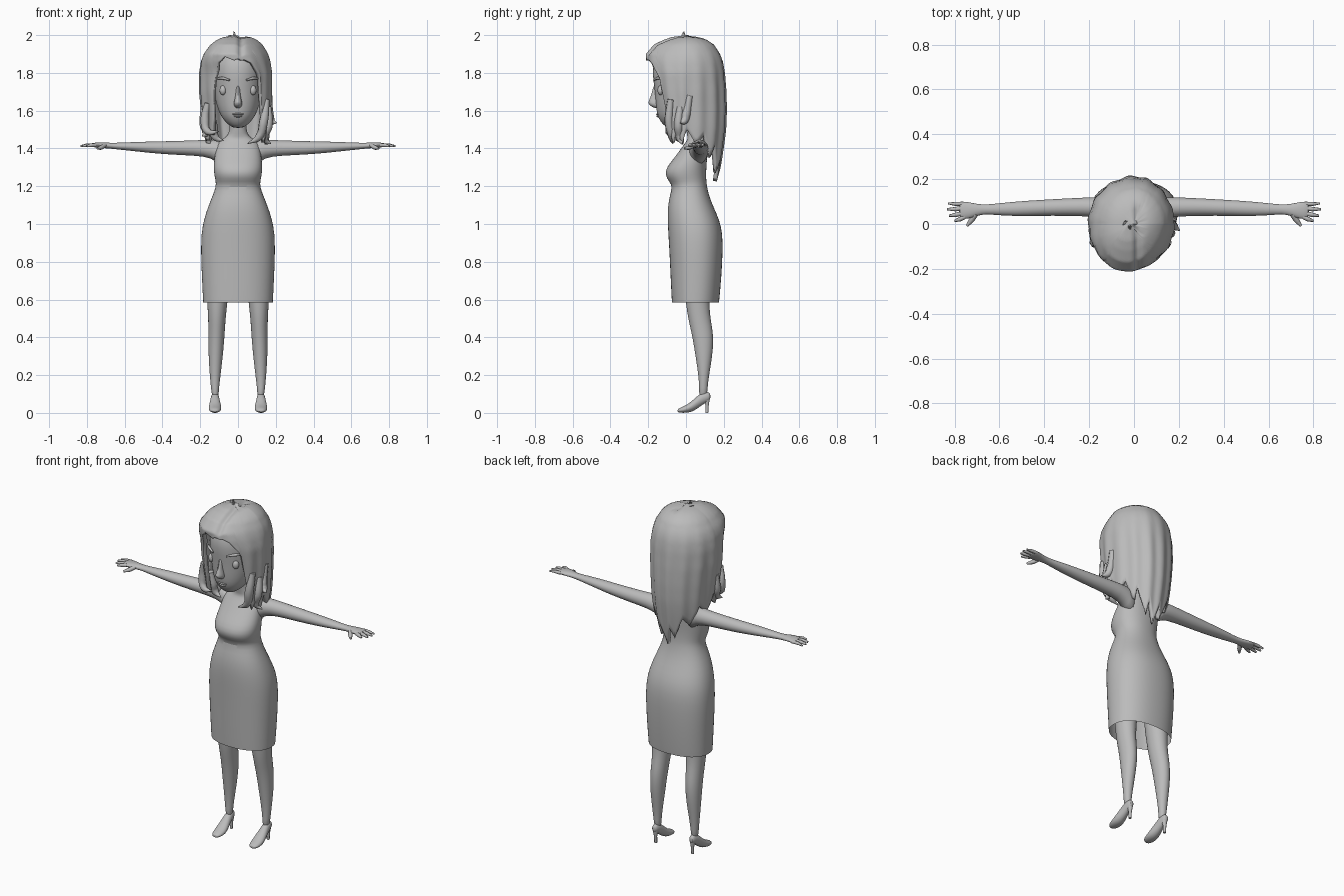
import bpy, bmesh, math
from mathutils import Vector

grey = bpy.data.materials.new("warm_grey")
grey.diffuse_color = (0.5, 0.5, 0.5, 1)


def finish(ob, mirror=False, sub=1, solid=0):
    """Material, modifiers and smooth shading shared by every part."""
    ob.data.materials.append(grey)
    if mirror:
        ob.modifiers.new("mirror", 'MIRROR')
    if solid:
        m = ob.modifiers.new("thickness", 'SOLIDIFY')
        m.thickness, m.offset = solid, -1
    if sub:
        m = ob.modifiers.new("smooth", 'SUBSURF')
        m.levels = m.render_levels = sub
    bpy.ops.object.select_all(action='DESELECT')
    ob.select_set(True)
    bpy.context.view_layer.objects.active = ob
    bpy.ops.object.shade_smooth_by_angle(angle=math.radians(50))
    return ob


def to_object(name, bm):
    bmesh.ops.recalc_face_normals(bm, faces=bm.faces)
    me = bpy.data.meshes.new(name)
    bm.to_mesh(me)
    bm.free()
    ob = bpy.data.objects.new(name, me)
    bpy.context.collection.objects.link(ob)
    return ob


def loft(name, rings, axis='z', n=20, power=2.0, caps=(True, True), **kw):
    """Skin of superellipse rings (t, a0, a1, b0, b1) along an axis."""
    order = {'z': (1, 2, 0), 'x': (0, 1, 2), 'y': (1, 0, 2)}[axis]
    bm = bmesh.new()
    loops = []
    for t, a0, a1, b0, b1 in rings:
        loop = []
        for i in range(n):
            w = 2 * math.pi * i / n
            c, s = math.cos(w), math.sin(w)
            a = (a0 + a1) / 2 + (a1 - a0) / 2 * math.copysign(abs(c) ** (2 / power), c)
            b = (b0 + b1) / 2 + (b1 - b0) / 2 * math.copysign(abs(s) ** (2 / power), s)
            co = (a, b, t) if axis == 'z' else (t, a, b) if axis == 'x' else (a, t, b)
            loop.append(bm.verts.new(co))
        loops.append(loop)
    for p, q in zip(loops, loops[1:]):
        for i in range(n):
            j = (i + 1) % n
            bm.faces.new((p[i], p[j], q[j], q[i]))
    for flag, loop in zip(caps, (loops[0], loops[-1])):
        if flag:
            bm.faces.new(loop)
    return finish(to_object(name, bm), **kw)


def ball(name, loc, size, turn=0, **kw):
    bm = bmesh.new()
    bmesh.ops.create_uvsphere(bm, u_segments=16, v_segments=10, radius=1)
    c, s = math.cos(turn), math.sin(turn)
    for v in bm.verts:
        x, y, z = (v.co[i] * size[i] for i in range(3))
        v.co = Vector(loc) + Vector((x * c - y * s, x * s + y * c, z))
    return finish(to_object(name, bm), sub=0, **kw)


def strand(name, pts, radii, **kw):
    """Tapered tube through a few points."""
    cu = bpy.data.curves.new(name, 'CURVE')
    cu.dimensions, cu.bevel_depth, cu.bevel_resolution = '3D', 1, 2
    cu.resolution_u, cu.use_fill_caps = 5, True
    sp = cu.splines.new('BEZIER')
    sp.bezier_points.add(len(pts) - 1)
    for p, co, r in zip(sp.bezier_points, pts, radii):
        p.co, p.radius = co, r
        p.handle_left_type = p.handle_right_type = 'AUTO'
    ob = bpy.data.objects.new(name, cu)
    bpy.context.collection.objects.link(ob)
    bpy.ops.object.select_all(action='DESELECT')
    ob.select_set(True)
    bpy.context.view_layer.objects.active = ob
    bpy.ops.object.convert(target='MESH')
    return finish(bpy.context.object, sub=0, **kw)


def lerp(table, t):
    """Linear lookup in rows sorted by their first value."""
    for p, q in zip(table, table[1:]):
        if t <= q[0]:
            k = max(0, (t - p[0]) / (q[0] - p[0]))
            return [a + (b - a) * k for a, b in zip(p[1:], q[1:])]
    return list(table[-1][1:])


# dress, shoulders and neck: height, half width, front, back
body = [(0.585, .185, -.075, .175), (0.60, .186, -.076, .177), (0.72, .192, -.082, .188),
        (0.85, .197, -.088, .195), (0.95, .195, -.094, .194), (1.02, .182, -.098, .178),
        (1.09, .160, -.097, .146), (1.15, .134, -.086, .122), (1.20, .117, -.072, .111),
        (1.225, .118, -.09, .108), (1.26, .126, -.112, .107), (1.30, .130, -.104, .108),
        (1.35, .125, -.062, .112), (1.40, .118, -.026, .116), (1.435, .108, .0, .112),
        (1.453, .075, .01, .105), (1.475, .047, .005, .094), (1.53, .043, -.003, .085),
        (1.60, .045, -.01, .08)]
loft("dress_and_neck", [(z, -w, w, f, b) for z, w, f, b in body], n=32,
     power=2.25, caps=(False, True))

# arms
loft("arm", [(.07, .0, .115, 1.29, 1.44), (.12, .018, .12, 1.335, 1.449), (.17, .032, .121, 1.358, 1.446),
             (.30, .036, .115, 1.364, 1.441), (.42, .036, .108, 1.371, 1.438), (.54, .034, .10, 1.384, 1.435),
             (.64, .042, .088, 1.395, 1.43), (.68, .043, .087, 1.399, 1.43), (.72, .028, .094, 1.402, 1.433),
             (.755, .02, .102, 1.405, 1.431), (.782, .026, .099, 1.409, 1.428)],
     axis='x', n=16, mirror=True)

# fingers
for name, base, tip, r in (("little_finger", (.76, .091), (.828, .092), .009),
                           ("ring_finger", (.76, .071), (.833, .066), .010),
                           ("middle_finger", (.76, .05), (.825, .037), .010),
                           ("index_finger", (.755, .032), (.80, .014), .010),
                           ("thumb", (.705, .045), (.745, -.008), .012)):
    z = 1.40 if name == "thumb" else 1.412
    mid = ((base[0] + tip[0]) / 2, (base[1] + tip[1]) / 2 - .002, z + .005)
    strand(name, [(*base, 1.417), mid, (*tip, z)], (r, r, r * .5), mirror=True)

# legs
loft("leg", [(.085, .102, .138, .068, .112), (.13, .101, .143, .07, .114), (.20, .092, .15, .066, .122),
             (.30, .08, .156, .05, .14), (.39, .072, .158, .036, .147), (.46, .068, .157, .02, .138),
             (.53, .062, .16, .005, .125), (.62, .052, .165, -.005, .125), (.80, .03, .175, -.02, .13)],
     mirror=True)

# high heeled shoes
loft("shoe", [(-.046, .108, .136, .004, .018), (-.03, .094, .15, .0, .029), (.0, .087, .156, .0, .04),
              (.03, .088, .155, .004, .062), (.06, .095, .149, .022, .09), (.09, .099, .144, .045, .112),
              (.118, .103, .14, .06, .112), (.13, .112, .132, .072, .1)], axis='y', n=16, mirror=True)
loft("shoe_heel", [(0, .113, .129, .102, .118), (.04, .112, .13, .103, .121), (.085, .103, .139, .09, .128)],
     n=10, sub=0, mirror=True)

# head and face
head = [(1.508, .022, -.095, -.03), (1.525, .052, -.122, .0), (1.56, .084, -.147, .04), (1.60, .104, -.157, .08),
        (1.66, .122, -.163, .13), (1.72, .130, -.167, .155), (1.80, .136, -.18, .165), (1.87, .13, -.17, .165),
        (1.93, .1, -.125, .13), (1.96, .05, -.06, .07)]
loft("head", [(z, -w, w, f, b) for z, w, f, b in head], n=32, power=2.1)
loft("nose", [(1.612, -.01, .01, -.165, -.13), (1.627, -.023, .023, -.193, -.13), (1.642, -.024, .024, -.204, -.13),
              (1.665, -.016, .016, -.192, -.13), (1.70, -.012, .012, -.18, -.13),
              (1.74, -.012, .012, -.172, -.13)], n=12)
ball("eye", (.08, -.135, 1.708), (.018, .016, .025), turn=.5, mirror=True)
strand("eyebrow", [(.045, -.171, 1.762), (.085, -.148, 1.772), (.117, -.108, 1.766)],
       (.005, .008, .003), mirror=True)
ball("upper_lip", (0, -.146, 1.582), (.03, .012, .006))
ball("lower_lip", (0, -.143, 1.571), (.022, .014, .007))

# hair shell: height, right and left half width, front, back
shape = [(1.22, .10, .10, .10, .165), (1.32, .14, .14, .13, .185), (1.42, .16, .17, .13, .2),
         (1.50, .168, .182, .14, .21), (1.60, .172, .194, .16, .214), (1.70, .178, .204, .18, .212),
         (1.80, .18, .205, .195, .205), (1.86, .172, .196, .21, .195), (1.90, .16, .18, .212, .18),
         (1.95, .13, .142, .17, .148), (1.975, .10, .108, .118, .11), (1.99, .066, .07, .075, .07),
         (1.999, .001, .001, .001, .001)]
# lower edge of the hair by angle, from the front round by the right side
hem = [(0, 1.865), (12, 1.885), (30, 1.85), (42, 1.77), (47, 1.62), (52, 1.50), (58, 1.43), (70, 1.49),
       (80, 1.42), (92, 1.50), (105, 1.42), (118, 1.47), (131, 1.35), (140, 1.42), (154, 1.27),
       (163, 1.35), (176, 1.225), (188, 1.34), (200, 1.27), (214, 1.40), (228, 1.35), (242, 1.47),
       (256, 1.41), (270, 1.52), (284, 1.44), (296, 1.52), (308, 1.47), (318, 1.55), (323, 1.76),
       (332, 1.85), (346, 1.885), (360, 1.865)]
bm = bmesh.new()
COLS, ROWS = 180, 28
grid = []
for i in range(COLS):
    deg = 360 * i / COLS
    c, s = math.cos(math.radians(deg)), math.sin(math.radians(deg))
    low = lerp(hem, deg)[0]
    col = []
    for j in range(1, ROWS + 1):
        z = 1.999 - (1.999 - low) * (j / ROWS) ** 1.7
        xr, xl, f, b = lerp(shape, z)
        wave = 1 + .018 * math.sin(math.radians(deg * 14)) * min(1, max(0, (1.95 - z) / .25))
        x = s * (xr if s > 0 else xl) * wave
        y = -c * (f if c > 0 else b) * wave
        x -= .03 * max(0, c) * min(1, max(0, (z - 1.8) / .1))
        # parting line
        dip = .014 * math.exp(-((x - .015) / .016) ** 2) if y < .08 and z > 1.85 else 0
        col.append(bm.verts.new((x, y, z - dip)))
    grid.append(col)
top = bm.verts.new((0, 0, 1.999))
for i in range(COLS):
    p, q = grid[i], grid[(i + 1) % COLS]
    bm.faces.new((top, p[0], q[0]))
    for j in range(ROWS - 1):
        bm.faces.new((p[j], p[j + 1], q[j + 1], q[j]))
finish(to_object("hair", bm), sub=0, solid=.022)

# loose flicked locks
for pts in ([(.15, -.08, 1.66), (.135, -.09, 1.54), (.11, -.075, 1.46), (.05, -.07, 1.425)],
            [(.16, -.03, 1.62), (.16, -.04, 1.52), (.14, -.03, 1.45), (.175, -.02, 1.425)],
            [(.165, .02, 1.68), (.165, .0, 1.58), (.178, -.01, 1.545), (.205, -.03, 1.535)],
            [(-.16, -.09, 1.64), (-.175, -.08, 1.55), (-.16, -.09, 1.49), (-.10, -.10, 1.49)],
            [(-.18, -.02, 1.62), (-.18, -.03, 1.53), (-.17, -.05, 1.48), (-.19, -.07, 1.465)],
            [(-.14, -.06, 1.58), (-.13, -.05, 1.51), (-.12, -.04, 1.46), (-.075, -.05, 1.44)]):
    strand("hair_lock", pts, (.018, .024, .02, .002))
